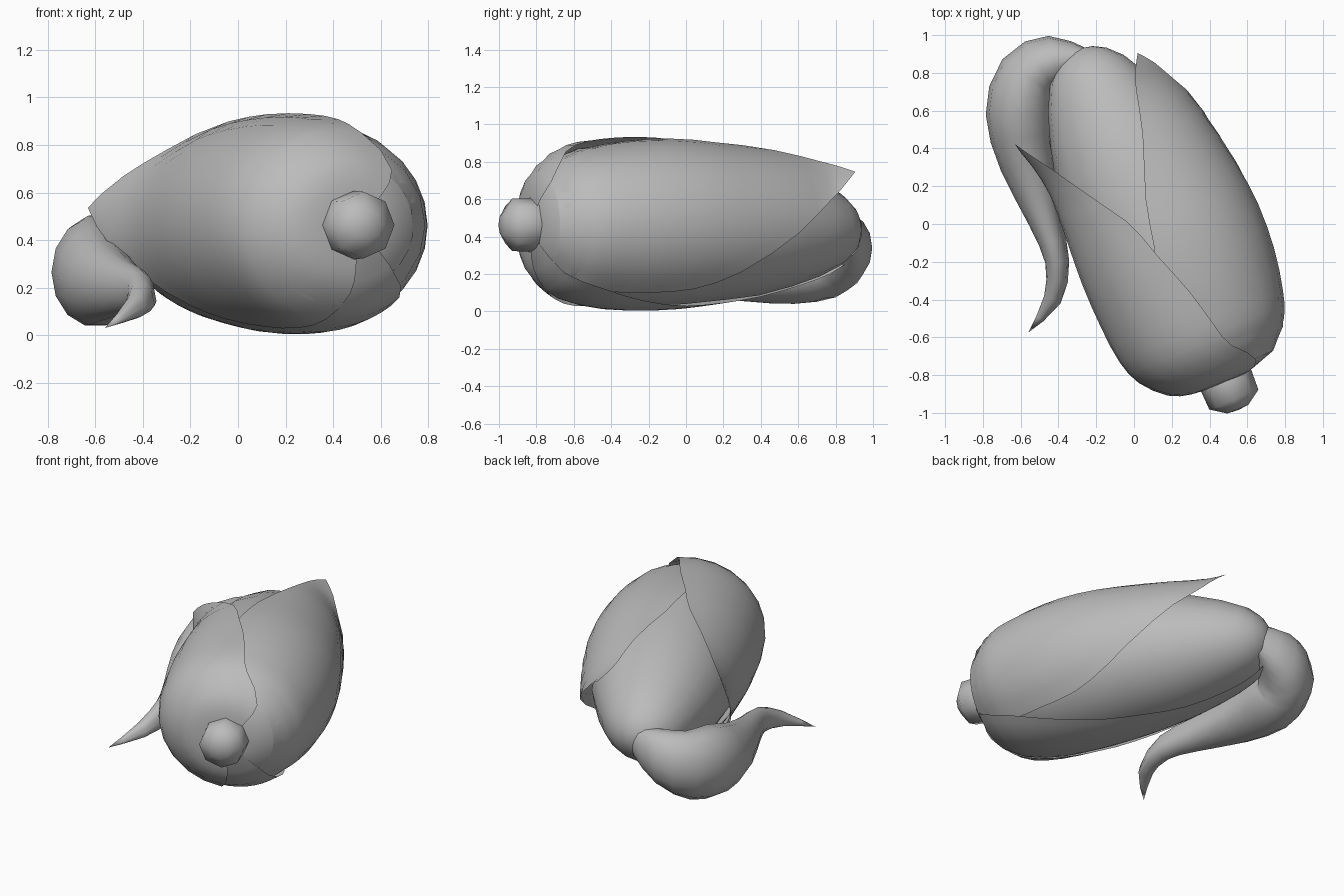
import bpy, bmesh, math
from mathutils import Vector

if "Cube" in bpy.data.objects:
    bpy.data.objects.remove(bpy.data.objects["Cube"])

husk = bpy.data.materials.new("plain grey")
husk.diffuse_color = (0.5, 0.5, 0.5, 1)
husk.use_nodes = True
husk.node_tree.nodes["Principled BSDF"].inputs["Base Color"].default_value = husk.diffuse_color

# The ear lies on its side: local frame along its axis
ALONG = Vector((-0.376, 0.927, 0))
SIDE = Vector((0.927, 0.376, 0))
UP = Vector((0, 0, 1))
MID = Vector((0.13, 0.053, 0.463))
FLAT = 0.92


def on_ear(t, r, deg, flat=FLAT, shift=0.0):
    a = math.radians(deg)
    drop = -0.03 * max(0, t)
    return (MID + ALONG * t + SIDE * (r * math.cos(a) + shift)
            + UP * (r * flat * math.sin(a) + drop))


def skin(name, rows, closed=False, angle=50):
    """Join rows of points into a smooth sheet or tube."""
    bm = bmesh.new()
    grid = [[bm.verts.new(p) for p in row] for row in rows]
    n = len(rows[0])
    for a, b in zip(grid, grid[1:]):
        for i in range(n if closed else n - 1):
            j = (i + 1) % n
            bm.faces.new((a[i], a[j], b[j], b[i]))
    bmesh.ops.remove_doubles(bm, verts=bm.verts, dist=0.0005)
    bmesh.ops.recalc_face_normals(bm, faces=bm.faces)
    me = bpy.data.meshes.new(name)
    bm.to_mesh(me)
    bm.free()
    ob = bpy.data.objects.new(name, me)
    bpy.context.collection.objects.link(ob)
    me.materials.append(husk)
    bpy.ops.object.select_all(action='DESELECT')
    ob.select_set(True)
    bpy.context.view_layer.objects.active = ob
    bpy.ops.object.shade_smooth_by_angle(angle=math.radians(angle))
    return ob


def revolve(name, profile, sides, flat, angle):
    """Profile points are (t, radius, sideways shift)."""
    return skin(name, [[on_ear(t, r, 360 * i / sides, flat, s) for i in range(sides)]
                       for t, r, s in profile], True, angle)


def spline(keys, steps):
    """Catmull-Rom through tuples of numbers."""
    out = []
    for i in range(len(keys) - 1):
        p0, p1, p2, p3 = (keys[max(0, min(len(keys) - 1, i + k))] for k in (-1, 0, 1, 2))
        for s in range(steps):
            u = s / steps
            out.append([0.5 * (2 * b + (c - a) * u + (2 * a - 5 * b + 4 * c - d) * u * u
                               + (3 * b - a - 3 * c + d) * u ** 3)
                        for a, b, c, d in zip(p0, p1, p2, p3)])
    return out + [list(keys[-1])]


def leaf(name, keys, cols=12):
    """Husk leaf hugging the ear; keys are (t, radius, low angle, high angle, edge flare)."""
    rows = []
    for t, r, lo, hi, flare in spline(keys, 2):
        rows.append([on_ear(t, r * (1 + flare * (i / cols) ** 2), lo + (hi - lo) * i / cols)
                     for i in range(cols + 1)])
    return skin(name, rows)


# Cob, leaning slightly to the left at its tip
revolve("cob", [(-.95, 0, 0), (-.945, .15, 0), (-.9, .285, 0), (-.8, .385, 0), (-.65, .45, 0),
                (-.4, .478, 0), (-.1, .468, -.01), (.15, .437, -.025), (.35, .405, -.038),
                (.55, .345, -.05), (.72, .28, -.06), (.85, .21, -.065), (.92, .14, -.065),
                (.955, .075, -.065), (.97, 0, -.065)], 18, FLAT, 80)

# Stem
revolve("stem", [(-.85, .12, 0), (-.94, .145, 0), (-1.06, .14, 0), (-1.115, .06, 0),
                 (-1.12, 0, 0)], 8, 1, 80)

# Right leaf, tip lifted above the cob
leaf("right_leaf", [(-.9, .29, -50, 105, -.03), (-.76, .41, -55, 112, -.03),
                    (-.62, .46, -57, 112, -.03), (-.4, .5, -52, 108, -.03),
                    (-.15, .51, -47, 100, -.02), (.1, .485, -34, 94, 0),
                    (.42, .425, -5, 80, .07), (.65, .375, 27, 71, .11),
                    (.75, .385, 43, 65, .05), (.83, .4, 57, 57, 0)])

# Left leaf, overlapping the right one on top and flaring at the tip
leaf("left_leaf", [(-.957, .09, 45, 275, 0), (-.95, .2, 48, 273, 0), (-.91, .315, 53, 270, 0),
                   (-.79, .435, 77, 262, 0), (-.65, .487, 84, 255, 0), (-.45, .508, 90, 246, 0),
                   (-.2, .515, 100, 236, 0), (.03, .505, 110, 226, 0), (.3, .495, 135, 208, 0),
                   (.48, .525, 153, 190, 0), (.63, .575, 170, 170, 0)])

# Lower leaf, lying under the cob
leaf("lower_leaf", [(-.95, .15, 225, 315, 0), (-.86, .375, 225, 312, 0), (-.65, .47, 222, 308, 0),
                    (-.4, .498, 218, 298, 0), (-.1, .5, 212, 284, -.03), (.15, .482, 206, 273, -.07),
                    (.4, .445, 200, 261, -.08), (.65, .385, 192, 252, -.1),
                    (.82, .315, 185, 246, -.1), (.92, .24, 180, 240, -.1)])

# Folded-back end of the lower leaf: (x, y, z, half width, half height)
path = spline([(-.25, .88, .40, .05, .10), (-.42, .865, .34, .135, .18),
               (-.56, .78, .29, .165, .22), (-.605, .58, .265, .18, .23),
               (-.565, .32, .225, .145, .175), (-.475, .02, .2, .085, .115),
               (-.41, -.2, .18, .06, .085), (-.435, -.4, .12, .045, .05),
               (-.56, -.575, .03, 0, 0)], 2)
rows = []
for k, (x, y, z, w, h) in enumerate(path):
    a, b = path[max(0, k - 1)], path[min(len(path) - 1, k + 1)]
    d = Vector((b[0] - a[0], b[1] - a[1], 0)).normalized()
    out = Vector((d.y, -d.x, 0))
    row = []
    for i in range(14):
        c, s = math.cos(math.tau * i / 14), math.sin(math.tau * i / 14)
        belly = 1.25 if c < 0 and s < 0 else 1   # fuller underside towards the cob
        row.append(Vector((x, y, z)) + out * (w * c * belly) + UP * (h * s))
    rows.append(row)
skin("folded_leaf_end", rows, True, 80)
